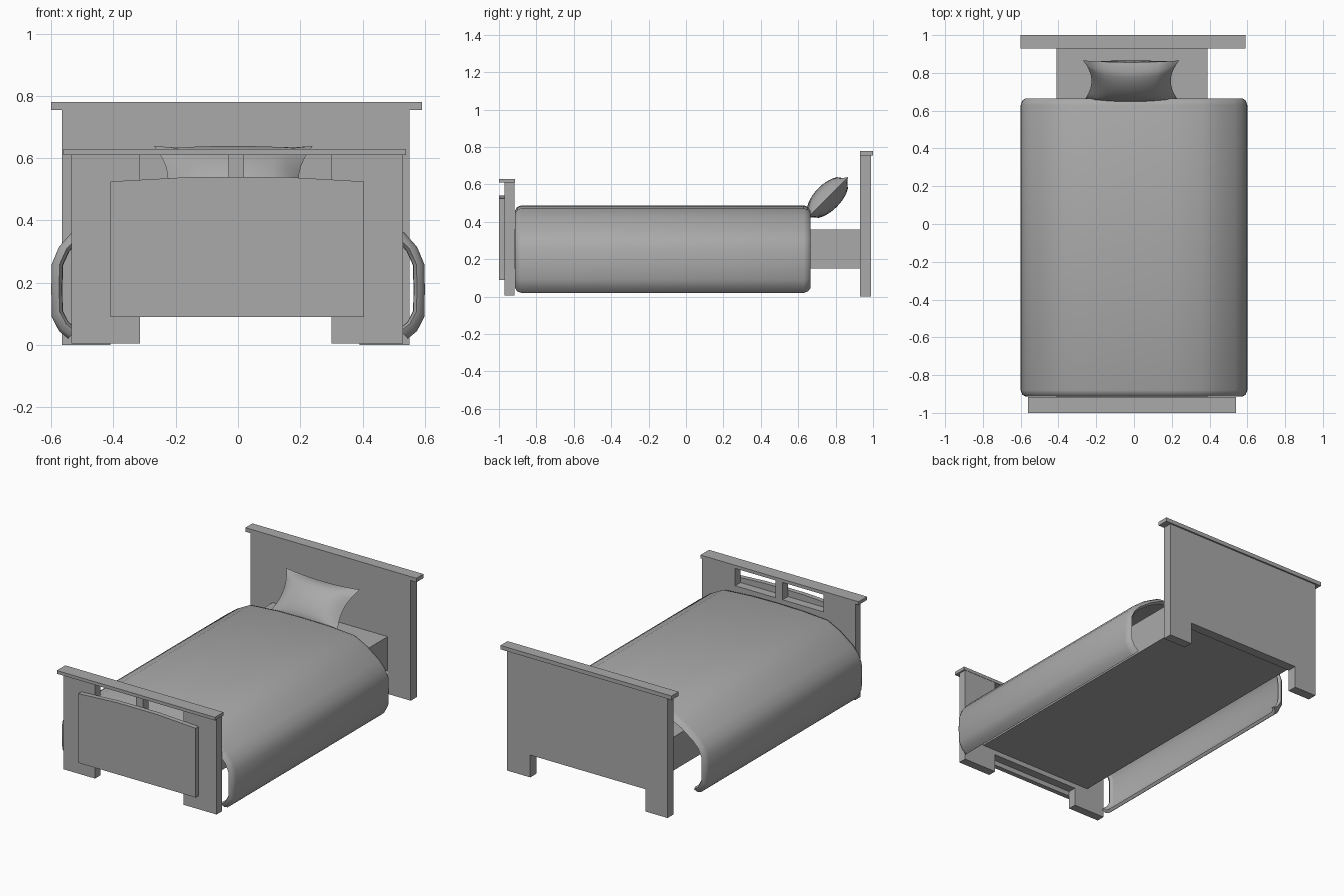
import bpy, bmesh
from math import sqrt, radians
from mathutils import Vector

cube = bpy.data.objects.get("Cube")
if cube:
    bpy.data.objects.remove(cube, do_unlink=True)

# One plain grey for the whole bed
grey = bpy.data.materials.new("plain_grey")
grey.use_nodes = True
colour = (0.4, 0.4, 0.4, 1)
grey.diffuse_color = colour
grey.node_tree.nodes["Principled BSDF"].inputs["Base Color"].default_value = colour


def finish(name, bm):
    mesh = bpy.data.meshes.new(name)
    bm.to_mesh(mesh)
    bm.free()
    mesh.materials.append(grey)
    obj = bpy.data.objects.new(name, mesh)
    bpy.context.collection.objects.link(obj)
    return obj


def activate(obj):
    bpy.ops.object.select_all(action='DESELECT')
    obj.select_set(True)
    bpy.context.view_layer.objects.active = obj


def board(name, outline, y0, y1):
    """Extrude an outline in the x-z plane from y0 to y1."""
    bm = bmesh.new()
    face = bm.faces.new([bm.verts.new((x, y0, z)) for x, z in outline])
    new = bmesh.ops.extrude_face_region(bm, geom=[face])["geom"]
    bmesh.ops.translate(bm, vec=(0, y1 - y0, 0),
                        verts=[v for v in new if isinstance(v, bmesh.types.BMVert)])
    bmesh.ops.recalc_face_normals(bm, faces=bm.faces)
    return finish(name, bm)


def box(name, x0, x1, y0, y1, z0, z1):
    return board(name, [(x0, z0), (x1, z0), (x1, z1), (x0, z1)], y0, y1)


def skin(bm, rows):
    """Join rows of points with quads."""
    grid = [[bm.verts.new(p) for p in row] for row in rows]
    for a, b in zip(grid, grid[1:]):
        for j in range(len(a) - 1):
            bm.faces.new((a[j], b[j], b[j + 1], a[j + 1]))


# Headboard with legs and a cap rail
board("headboard", [(-0.565, 0), (-0.41, 0), (-0.41, 0.14), (0.39, 0.14),
                    (0.39, 0), (0.55, 0), (0.55, 0.755), (-0.565, 0.755)], 0.93, 0.99)
box("headboard_cap", -0.6, 0.59, 0.93, 1.0, 0.755, 0.78)

# Footboard: legs below, two openings under the cap rail
board("footboard", [(-0.535, 0.005), (-0.315, 0.005), (-0.315, 0.12), (0.3, 0.12),
                    (0.3, 0.005), (0.53, 0.005), (0.53, 0.61),
                    (0.3, 0.61), (0.3, 0.5), (0.02, 0.5), (0.02, 0.61),
                    (-0.03, 0.61), (-0.03, 0.5), (-0.315, 0.5), (-0.315, 0.61),
                    (-0.535, 0.61)], -0.97, -0.917)
box("footboard_cap", -0.56, 0.54, -1.0, -0.915, 0.61, 0.63)
board("footboard_panel", [(-0.41, 0.09), (0.405, 0.09), (0.405, 0.525),
                          (0.14, 0.54), (-0.14, 0.54), (-0.41, 0.525)], -1.0, -0.97)

# Bed base
box("bed_base", -0.41, 0.39, -0.92, 0.93, 0.15, 0.36)

# Blanket draped over the base, edges drawn in at both ends
half = [(0.545, 0.02), (0.575, 0.045), (0.598, 0.09), (0.6, 0.18), (0.598, 0.26),
        (0.575, 0.315), (0.535, 0.36), (0.45, 0.425), (0.36, 0.472), (0.18, 0.485)]
profile = half + [(0, 0.488)] + [(-x, z) for x, z in reversed(half)]
rows = []
for y, inset in ((-0.913, 0.03), (-0.903, 0.01), (-0.88, 0),
                 (0.63, 0), (0.653, 0.01), (0.665, 0.03)):
    rows.append([(x * (1 - inset * 1.4), y, z + inset * 0.9 * (0.25 - z) / 0.25)
                 for x, z in profile])
bm = bmesh.new()
skin(bm, rows)
blanket = finish("blanket", bm)
mod = blanket.modifiers.new("thickness", 'SOLIDIFY')
mod.thickness = 0.02
mod.offset = -1
activate(blanket)
bpy.ops.object.modifier_apply(modifier=mod.name)
bpy.ops.object.shade_smooth_by_angle(angle=radians(50))

# Pillow leaning back, with pinched sides and pointed corners
N = 10
centre = Vector((-0.015, 0.757, 0.53))
along = Vector((0, 1, 1)).normalized()
normal = Vector((0, -1, 1)).normalized()
bm = bmesh.new()
for side in (1, -1):
    rows = []
    for i in range(N + 1):
        v = 2 * i / N - 1
        row = []
        for j in range(N + 1):
            u = 2 * j / N - 1
            x = u * (0.21 + 0.045 * v * v)
            length = v * (0.14 + 0.014 * u * u)
            puff = side * 0.07 * sqrt((1 - u * u) * (1 - v * v))
            row.append(centre + Vector((x, 0, 0)) + along * length + normal * puff)
        rows.append(row)
    skin(bm, rows)
bmesh.ops.remove_doubles(bm, verts=bm.verts, dist=0.0005)
bmesh.ops.recalc_face_normals(bm, faces=bm.faces)
pillow = finish("pillow", bm)
activate(pillow)
bpy.ops.object.shade_smooth_by_angle(angle=radians(50))
